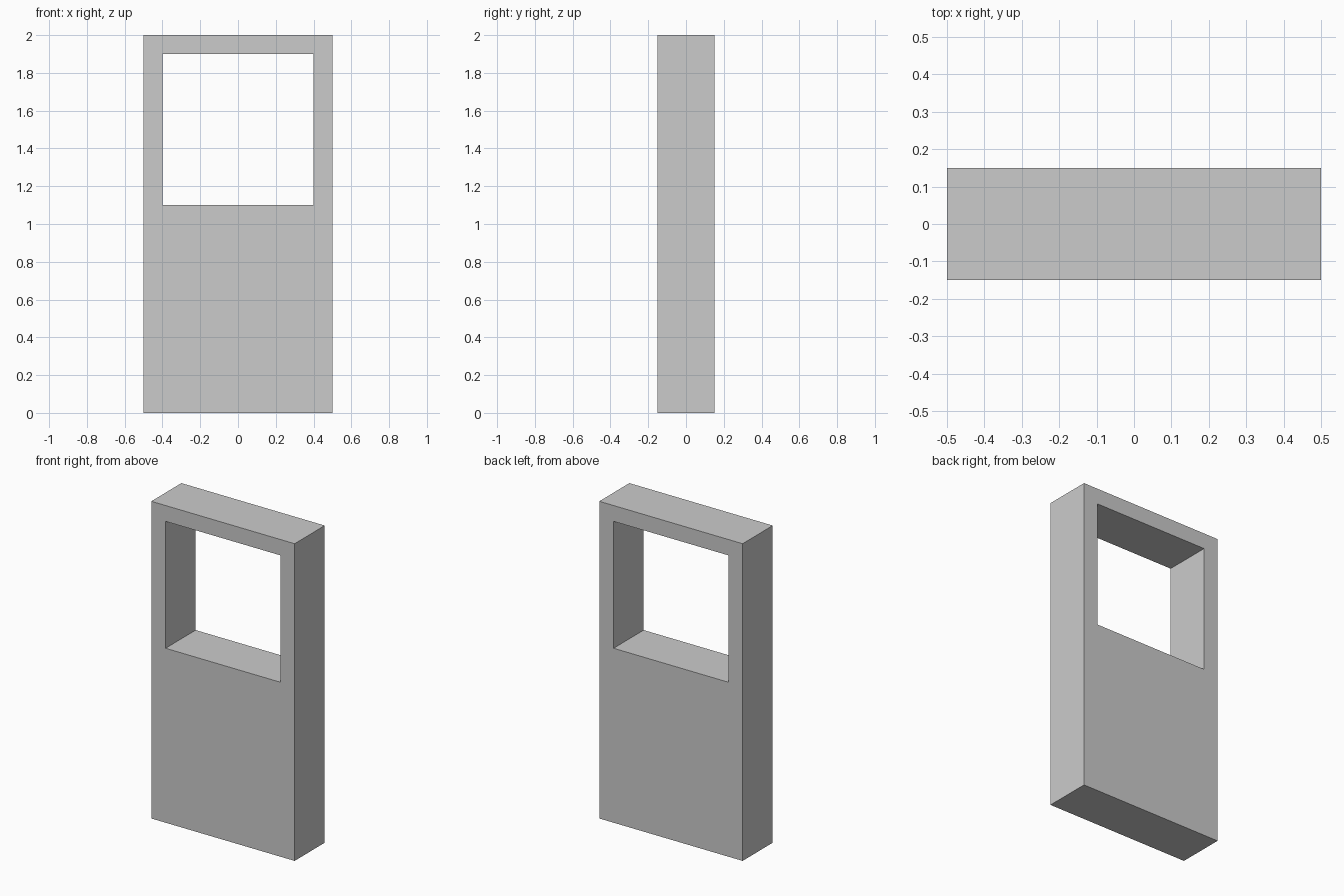
import bpy
import bmesh

if "Cube" in bpy.data.objects:
    bpy.data.objects.remove(bpy.data.objects["Cube"])

WIDTH, DEPTH, HEIGHT = 1.0, 0.3, 2.0
WINDOW_HALF, WINDOW_BOTTOM, WINDOW_TOP = 0.4, 1.1, 1.9


def rectangle(bm, half, bottom, top, y):
    corners = [(-half, bottom), (half, bottom), (half, top), (-half, top)]
    return [bm.verts.new((x, y, z)) for x, z in corners]


# Front face: a rectangular frame around the window opening
bm = bmesh.new()
outer = rectangle(bm, WIDTH / 2, 0, HEIGHT, -DEPTH / 2)
inner = rectangle(bm, WINDOW_HALF, WINDOW_BOTTOM, WINDOW_TOP, -DEPTH / 2)
for i in range(4):
    j = (i + 1) % 4
    bm.faces.new((outer[i], outer[j], inner[j], inner[i]))

# Thickness: extrude a copy of the front to the back, keeping the front
result = bmesh.ops.extrude_face_region(bm, geom=bm.faces[:], use_keep_orig=True)
back = [g for g in result["geom"] if isinstance(g, bmesh.types.BMVert)]
bmesh.ops.translate(bm, verts=back, vec=(0, DEPTH, 0))
bmesh.ops.recalc_face_normals(bm, faces=bm.faces[:])

mesh = bpy.data.meshes.new("wall_with_window")
bm.to_mesh(mesh)
bm.free()
wall = bpy.data.objects.new("wall_with_window", mesh)
bpy.context.collection.objects.link(wall)
